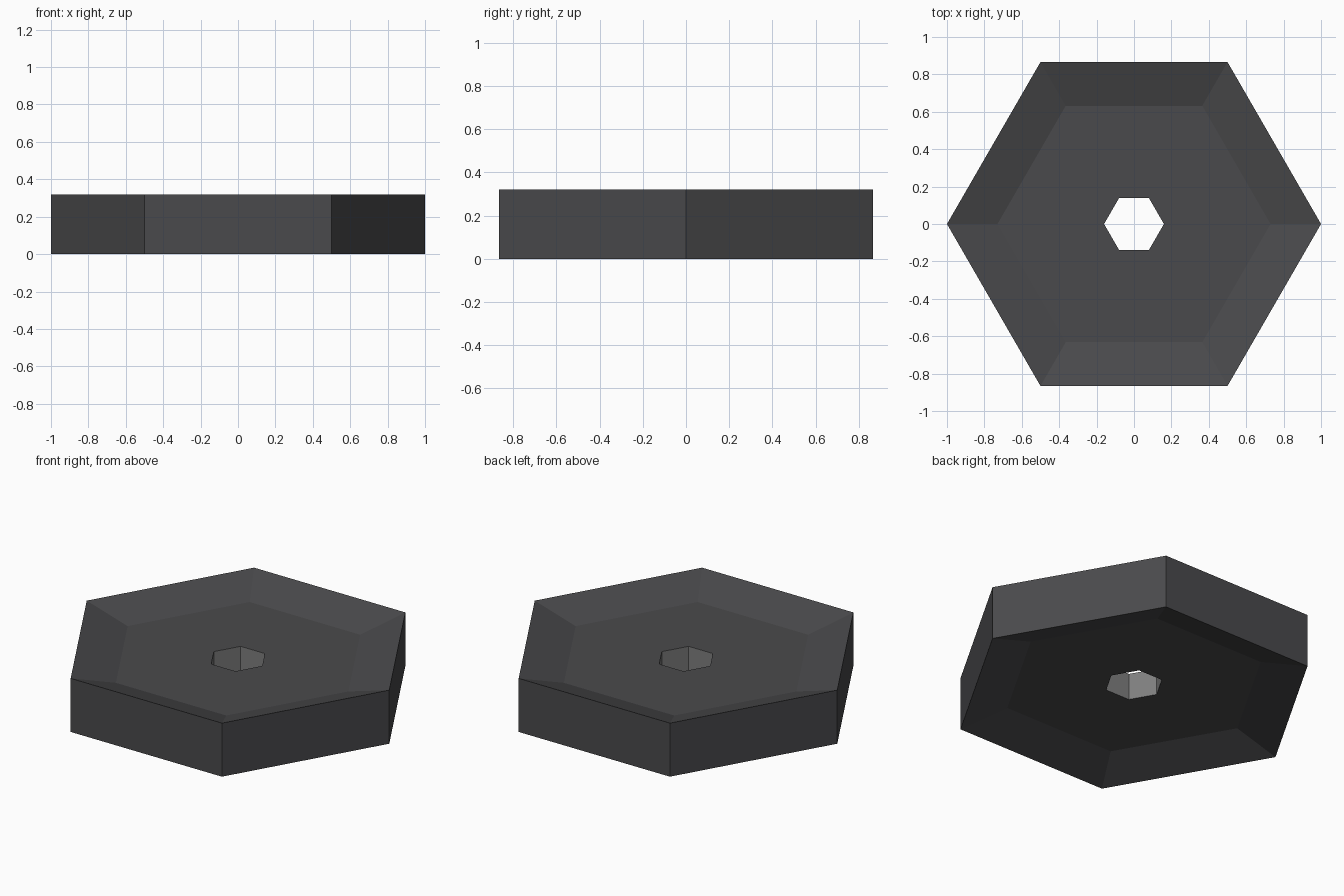
import bpy, bmesh, math

if "Cube" in bpy.data.objects:
    bpy.data.objects.remove(bpy.data.objects["Cube"])

# Closed (radius, height, material) profile swept around a hexagon
PROFILE = [(1.0, 0.0, 0), (1.0, 0.32, 0), (0.73, 0.24, 0),
           (0.16, 0.24, 1), (0.16, 0.08, 0), (0.73, 0.08, 0)]
SIDES = 6


def material(name, rgb):
    m = bpy.data.materials.new(name)
    m.diffuse_color = (*rgb, 1.0)
    m.use_nodes = True
    m.node_tree.nodes["Principled BSDF"].inputs["Base Color"].default_value = m.diffuse_color
    return m


# Hexagonal plate: dished on both faces, with a hexagonal through hole
bm = bmesh.new()
rings = [[bm.verts.new((r * math.cos(i * math.tau / SIDES),
                        r * math.sin(i * math.tau / SIDES), z))
          for i in range(SIDES)] for r, z, _ in PROFILE]
for k, (_, _, mat) in enumerate(PROFILE):
    a, b = rings[k], rings[(k + 1) % len(rings)]
    for i in range(SIDES):
        j = (i + 1) % SIDES
        face = bm.faces.new((a[i], a[j], b[j], b[i]))
        face.material_index = mat  # hole wall is lighter
bmesh.ops.recalc_face_normals(bm, faces=bm.faces)

mesh = bpy.data.meshes.new("hexagonal_plate")
bm.to_mesh(mesh)
bm.free()
mesh.materials.append(material("dark grey", (0.068, 0.068, 0.072)))
mesh.materials.append(material("mid grey hole", (0.21, 0.21, 0.21)))
plate = bpy.data.objects.new("hexagonal_plate", mesh)
bpy.context.collection.objects.link(plate)
